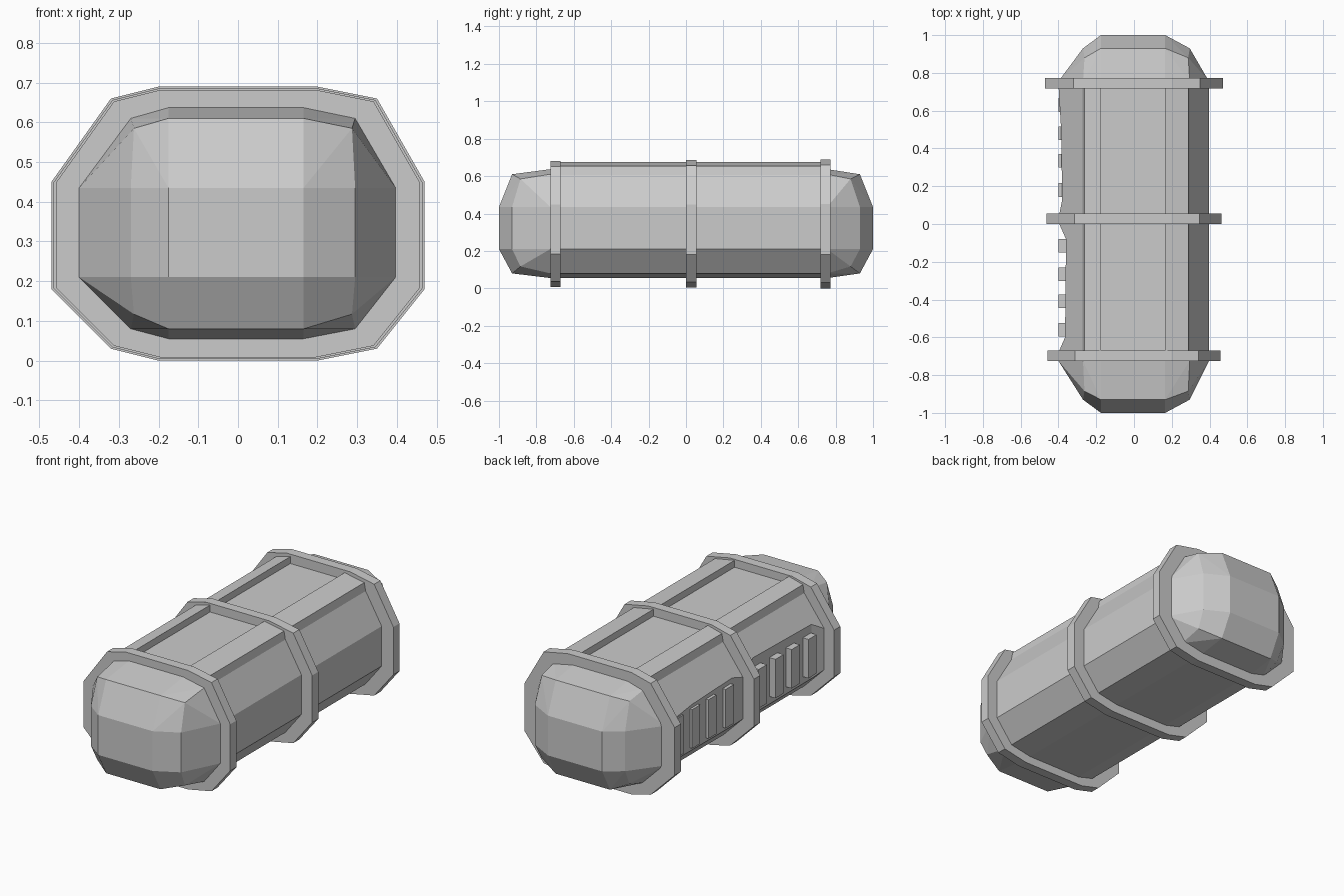
import bpy, bmesh

if "Cube" in bpy.data.objects:
    bpy.data.objects.remove(bpy.data.objects["Cube"])

# Cross-section of the hull (x, z), counter-clockwise from bottom right
BODY = [(.165, .055), (.295, .08), (.397, .21), (.397, .435), (.295, .61), (.165, .637),
        (-.175, .637), (-.27, .61), (-.4, .435), (-.4, .21), (-.27, .08), (-.175, .055)]
# Outer outline of the bands
BAND = [(.2, 0), (.35, .03), (.47, .18), (.47, .45), (.35, .66), (.2, .69),
        (-.2, .69), (-.32, .66), (-.47, .45), (-.47, .18), (-.32, .03), (-.2, 0)]


def make_object(name, bm):
    bmesh.ops.recalc_face_normals(bm, faces=bm.faces[:])
    mesh = bpy.data.meshes.new(name)
    bm.to_mesh(mesh)
    bm.free()
    ob = bpy.data.objects.new(name, mesh)
    bpy.context.collection.objects.link(ob)
    return ob


def prism(name, base, offset):
    """Extrude a closed polygon of 3D points along an offset."""
    bm = bmesh.new()
    face = bm.faces.new([bm.verts.new(p) for p in base])
    new = bmesh.ops.extrude_face_region(bm, geom=[face], use_keep_orig=True)["geom"]
    bmesh.ops.translate(bm, vec=offset, verts=[v for v in new if isinstance(v, bmesh.types.BMVert)])
    return make_object(name, bm)


# Main hull with faceted domed ends
bm = bmesh.new()
for s, y0, yc in ((-1, -.725, -.885), (1, .755, .88)):
    points = [(x, y0, z) for x, z in BODY]
    points += [(x, s, z) for x in (-.175, .165) for z in (.21, .435)]
    points += [(x, s * .93, z) for x in (-.175, .165) for z in (.08, .61)]
    points += [(x, s * .93, z) for x in (-.27, .295) for z in (.21, .435)]
    points += [(x, yc, z) for x in (-.262, .287) for z in (.117, .585)]
    for p in points:
        bm.verts.new(p)
bmesh.ops.convex_hull(bm, input=bm.verts[:])
bmesh.ops.dissolve_limit(bm, angle_limit=.02, verts=bm.verts[:], edges=bm.edges[:])
body = make_object("capsule_body", bm)

# Shallow recesses on the left side
recesses = [[(-.4, -.68), (-.365, -.6), (-.36, -.08), (-.4, .01)],
            [(-.4, .03), (-.38, .13), (-.386, .5), (-.4, .74)]]
for i, r in enumerate(recesses):
    outline = [(-.55, r[0][1])] + r + [(-.55, r[-1][1])]
    cutter = prism("recess_cutter", [(x, y, .1) for x, y in outline], (0, 0, .45))
    cutter.hide_render = True
    cutter.hide_viewport = True
    mod = body.modifiers.new("recess", "BOOLEAN")
    mod.operation = "DIFFERENCE"
    mod.solver = "EXACT"
    mod.object = cutter

# Vertical vent slats in the recesses
for y in (-.56, -.41, -.265, -.115, .18, .335, .48, .63):
    x = -.4
    prism("vent_slat", [(x, y - .036, .215), (x, y + .036, .215),
                        (-.35, y + .036, .215), (-.35, y - .036, .215)], (0, 0, .22))

# Three bands wrapped round the hull, growing slightly to the back
for name, y, k in (("front_band", -.725, .976), ("middle_band", 0, .988), ("back_band", .718, 1)):
    bm = bmesh.new()
    loops = []
    for yy in (y, y + .055):
        loops.append([bm.verts.new((x * k, yy, .345 + (z - .345) * k)) for x, z in BAND])
        loops.append([bm.verts.new((x * .97, yy, .345 + (z - .345) * .97)) for x, z in BODY])
    a, b, c, d = loops
    for p, q in ((a, b), (a, c), (c, d), (b, d)):
        for i in range(12):
            j = (i + 1) % 12
            bm.faces.new((p[i], p[j], q[j], q[i]))
    make_object(name, bm)

# Raised rails along the top, leaving a sunken panel between them
for name, profile in (("right_rail", [(.165, .63), (.165, .676), (.288, .653), (.297, .605)]),
                      ("left_rail", [(-.175, .63), (-.175, .676), (-.263, .653), (-.272, .605)])):
    for y0, y1 in ((-.68, .01), (.05, .725)):
        prism(name, [(x, y0, z) for x, z in profile], (0, y1 - y0, 0))
